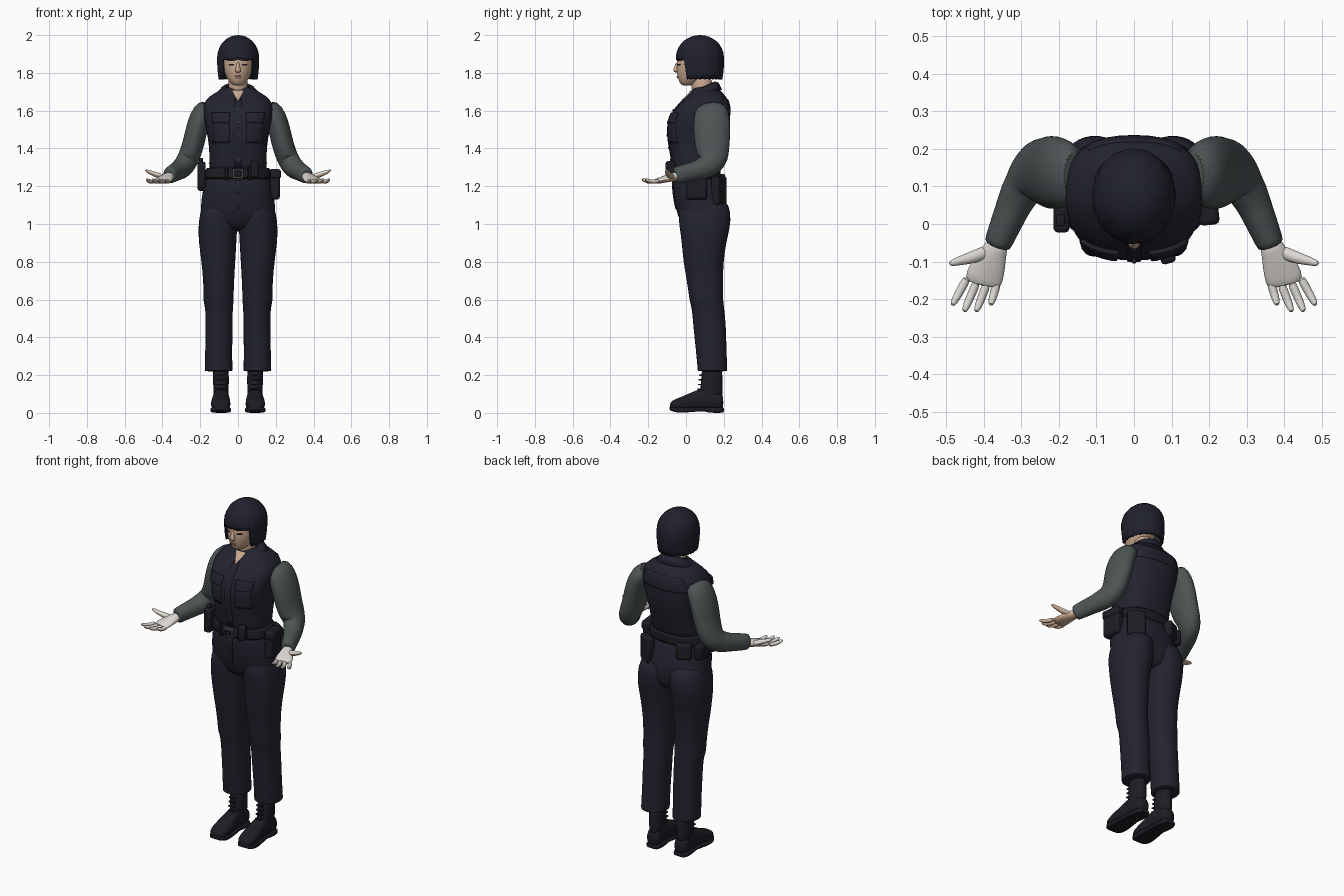
import bpy, bmesh
from math import sin, cos, pi, sqrt, radians
from mathutils import Vector, Matrix

cube = bpy.data.objects.get("Cube")
if cube:
    bpy.data.objects.remove(cube)

X, Y, Z = Vector((1, 0, 0)), Vector((0, 1, 0)), Vector((0, 0, 1))
parts = []


def material(name, *rgb):
    m = bpy.data.materials.new(name)
    m.use_nodes = True
    m.diffuse_color = (*rgb, 1)
    m.node_tree.nodes["Principled BSDF"].inputs["Base Color"].default_value = (*rgb, 1)
    return m


navy = material("navy cloth", 0.017, 0.017, 0.03)
hair_dark = material("dark hair", 0.014, 0.015, 0.026)
black = material("black leather", 0.012, 0.012, 0.018)
grey = material("grey sleeve", 0.075, 0.09, 0.09)
skin = material("skin", 0.6, 0.4, 0.28)
pale = material("pale palm", 0.72, 0.69, 0.65)
lip = material("lip", 0.4, 0.2, 0.15)
metal = material("dull metal", 0.06, 0.06, 0.07)


def finish(name, bm, mats, mirror=False, subsurf=0):
    bmesh.ops.recalc_face_normals(bm, faces=bm.faces)
    mesh = bpy.data.meshes.new(name)
    bm.to_mesh(mesh)
    bm.free()
    ob = bpy.data.objects.new(name, mesh)
    bpy.context.collection.objects.link(ob)
    for m in mats:
        mesh.materials.append(m)
    if mirror:
        ob.modifiers.new("Mirror", "MIRROR").use_mirror_merge = False
    if subsurf:
        mod = ob.modifiers.new("Smooth", "SUBSURF")
        mod.levels = mod.render_levels = subsurf
    parts.append(ob)
    return ob


def tube(name, pts, mat, up=Y, axis=None, n=24, power=2, mirror=False, rule=None):
    """Loft superellipse rings (x, y, z, half width, half depth) along a path."""
    bm = bmesh.new()
    centres = [Vector(p[:3]) for p in pts]
    rings = []
    for i, p in enumerate(pts):
        t = axis or (centres[min(i + 1, len(pts) - 1)] - centres[max(i - 1, 0)]).normalized()
        side = t.cross(up).normalized()
        normal = side.cross(t)
        ring = []
        for k in range(n):
            c, s = cos(2 * pi * k / n), sin(2 * pi * k / n)
            u = p[3] * (1 if c > 0 else -1) * abs(c) ** (2 / power)
            v = p[4] * (1 if s > 0 else -1) * abs(s) ** (2 / power)
            ring.append(bm.verts.new(centres[i] + side * u + normal * v))
        rings.append(ring)
    for a, b in zip(rings, rings[1:]):
        for k in range(n):
            bm.faces.new((a[k], a[k - 1], b[k - 1], b[k]))
    bm.faces.new(rings[0])
    bm.faces.new(rings[-1])
    ob = finish(name, bm, mat if isinstance(mat, list) else [mat], mirror, 1)
    if rule:
        for f in ob.data.polygons:
            f.material_index = rule(f.normal)
    return ob


def column(name, rings, mat, **kw):
    """Upright loft on the centre line from (z, y, half width, half depth)."""
    return tube(name, [(0, y, z, a, b) for z, y, a, b in rings], mat, axis=Z, **kw)


def box(name, loc, size, mat, turn=0, mirror=False):
    bm = bmesh.new()
    m = Matrix.Translation(loc) @ Matrix.Rotation(radians(turn), 4, "Z") @ Matrix.Diagonal((*size, 1))
    bmesh.ops.create_cube(bm, size=1, matrix=m)
    ob = finish(name, bm, [mat], mirror)
    bev = ob.modifiers.new("Bevel", "BEVEL")
    bev.width, bev.segments = min(size) * 0.25, 2
    return ob


def patch(name, target, top, bottom, z1, z0, mat, mirror=False, thick=0.012, back=False):
    """Thin plate laid on a target; top and bottom are x spans."""
    bm = bmesh.new()
    n = 8
    grid = []
    for i in range(n + 1):
        f = i / n
        l, r = (b + (t - b) * f for t, b in zip(top, bottom))
        grid.append([bm.verts.new((l + (r - l) * j / n, 0.5 if back else -0.5, z0 + (z1 - z0) * f))
                     for j in range(n + 1)])
    for a, b in zip(grid, grid[1:]):
        for j in range(n):
            bm.faces.new((a[j], a[j + 1], b[j + 1], b[j]))
    ob = finish(name, bm, [mat], mirror)
    wrap = ob.modifiers.new("Wrap", "SHRINKWRAP")
    wrap.target, wrap.wrap_method = target, "PROJECT"
    wrap.use_project_x = wrap.use_project_z = False
    wrap.use_project_y = True
    wrap.use_positive_direction, wrap.use_negative_direction = not back, back
    sol = ob.modifiers.new("Thickness", "SOLIDIFY")
    sol.thickness, sol.offset = thick, 0
    return ob


# Vest, belt and trousers
vest = column("vest", [(1.25, .05, .162, .12), (1.32, .055, .152, .127), (1.40, .06, .152, .147),
                       (1.50, .065, .168, .17), (1.58, .075, .187, .16), (1.64, .1, .186, .132),
                       (1.675, .108, .155, .105), (1.70, .108, .11, .08), (1.73, .1, .065, .06)],
              navy, power=2.6)
column("belt", [(1.236, .052, .176, .13), (1.238, .052, .179, .133), (1.296, .052, .172, .133),
                (1.298, .052, .168, .13)], black, power=2.3)
hips = column("hips", [(1.27, .05, .16, .12), (1.24, .053, .172, .125), (1.18, .065, .188, .137),
                       (1.08, .083, .202, .14), (1.0, .09, .195, .118), (.96, .1, .14, .08)],
              navy, power=2.3)
tube("trouser_legs", [(.088, .1, 1.14, .09, .115), (.1, .097, 1.06, .102, .143), (.108, .1, .98, .104, .134),
                      (.108, .095, .9, .1, .118), (.104, .092, .8, .09, .107), (.102, .1, .7, .082, .096),
                      (.103, .106, .61, .08, .09), (.103, .11, .585, .08, .089), (.1, .117, .55, .072, .086),
                      (.1, .126, .45, .073, .087), (.102, .132, .35, .071, .082),
                      (.103, .14, .235, .074, .079), (.103, .14, .222, .074, .079), (.103, .14, .22, .07, .075)],
     navy, axis=Z, power=2.2, mirror=True)

# Vest details
patch("chest_pockets", vest, (.045, .13), (.045, .13), 1.55, 1.43, navy, True, .01)
patch("pocket_flaps", vest, (.04, .137), (.048, .13), 1.585, 1.535, navy, True, .02)
patch("front_placket", vest, (-.018, .018), (-.018, .018), 1.66, 1.30, navy, thick=.01)
patch("neck_opening", vest, (-.032, .032), (-.003, .003), 1.705, 1.65, skin, thick=.01)
patch("back_yoke", vest, (-.12, .12), (-.15, .15), 1.66, 1.58, navy, thick=.008, back=True)
for i in range(5):
    z = 1.34 + i * .065
    patch(f"button_{i + 1}", vest, (-.005, .005), (-.005, .005), z + .005, z - .005, metal, thick=.018)
patch("trouser_fly", hips, (-.012, .012), (-.006, .006), 1.23, 1.08, navy, thick=.008)

# Collar with a gap and pointed tips at the front
bm = bmesh.new()
steps = 24
rows = []
for k in range(steps + 1):
    a = radians(-72 + 324 * k / steps)
    tip = .025 if k in (0, 1, steps - 1, steps) else 0
    rows.append([bm.verts.new((r * cos(a), .092 + q * sin(a), z + dz * sin(a) - d))
                 for r, q, z, dz, d in ((.064, .062, 1.727, .028, 0), (.088, .08, 1.718, .03, tip / 2),
                                        (.116, .098, 1.69, .022, tip))])
for a, b in zip(rows, rows[1:]):
    for j in range(2):
        bm.faces.new((a[j], b[j], b[j + 1], a[j + 1]))
collar = finish("collar", bm, [navy])
collar.modifiers.new("Thickness", "SOLIDIFY").thickness = .01

# Belt gear
box("buckle", (0, -.083, 1.267), (.06, .016, .055), metal)
box("buckle_plate", (0, -.091, 1.267), (.036, .01, .03), black)
box("belt_keepers", (.06, -.077, 1.267), (.016, .014, .068), black, 10, True)
box("small_front_pouch", (.088, -.083, 1.29), (.04, .045, .085), black, 15)
box("right_radio", (-.193, .015, 1.26), (.042, .075, .14), black)
box("right_radio_top", (-.195, .01, 1.335), (.022, .03, .03), black)
box("left_pouch", (.192, .055, 1.205), (.05, .11, .15), black, 6)
box("left_pouch_flap", (.195, .055, 1.265), (.056, .116, .05), black, 6)
box("rear_left_holster", (.13, .175, 1.175), (.1, .045, .15), black, -30)
box("rear_right_pouch", (-.11, .175, 1.22), (.085, .045, .09), black, 25)
box("side_right_pouch", (-.185, .115, 1.22), (.05, .085, .09), black, -8)

# Sleeves with folds at the elbow
tube("sleeves", [(.15, .13, 1.625, .07, .045), (.185, .135, 1.595, .092, .06), (.212, .137, 1.53, .099, .058),
                 (.228, .138, 1.46, .097, .058), (.243, .14, 1.40, .089, .058), (.262, .143, 1.35, .083, .058),
                 (.28, .13, 1.318, .07, .057), (.292, .105, 1.302, .06, .053), (.305, .08, 1.292, .057, .053),
                 (.318, .055, 1.283, .051, .047), (.333, .02, 1.275, .05, .044),
                 (.362, -.05, 1.258, .045, .037), (.365, -.058, 1.256, .044, .036)],
     grey, up=X, mirror=True)


# Hands, palms turned up
def palm_up(normal):
    return 0 if normal.z > -.1 else 1


hand = dict(mat=[pale, skin], up=Z, mirror=True, rule=palm_up)
tube("palms", [(.36, -.04, 1.255, .03, .025), (.37, -.07, 1.248, .032, .023), (.385, -.105, 1.24, .046, .02),
               (.4, -.145, 1.228, .052, .016), (.404, -.165, 1.226, .046, .012)], n=16, **hand)
for name, x0, y0, x1, y1 in (("index_fingers", .442, -.14, .485, -.218), ("middle_fingers", .417, -.15, .453, -.235),
                             ("ring_fingers", .39, -.155, .421, -.235), ("little_fingers", .363, -.15, .382, -.217)):
    tube(name, [(x0 + (x1 - x0) * f, y0 + (y1 - y0) * f, z, r, r)
                for f, z, r in ((0, 1.228, .013), (.45, 1.222, .012), (.8, 1.23, .011), (1, 1.238, .006))],
         n=10, **hand)
tube("thumbs", [(.385, -.07, 1.244, .02, .016), (.425, -.088, 1.258, .018, .016),
                (.465, -.098, 1.273, .013, .012), (.494, -.107, 1.286, .007, .006)], n=10, **hand)

# Boots and soles
tube("boot_shafts", [(.09, .132, .06, .04, .062), (.09, .134, .12, .041, .06), (.09, .137, .18, .042, .056),
                     (.092, .138, .25, .044, .056)], black, axis=Z, mirror=True)
tube("boot_feet", [(.09, .198, .055, .025, .032), (.09, .185, .062, .043, .05), (.09, .1, .075, .042, .064),
                   (.09, .04, .064, .047, .05), (.092, -.03, .046, .054, .036), (.092, -.07, .04, .046, .028),
                   (.092, -.086, .036, .024, .016)], black, up=Z, axis=-Y, power=2.4, mirror=True)
tube("boot_soles", [(.09, .203, .015, .028, .013), (.09, .185, .014, .046, .014), (.09, .115, .014, .044, .014),
                    (.09, .1, .02, .043, .009), (.09, .04, .017, .05, .012), (.092, -.03, .014, .057, .014),
                    (.092, -.07, .019, .05, .013), (.092, -.089, .025, .026, .01)],
     black, up=Z, axis=-Y, power=5, mirror=True)
for i in range(4):
    box(f"boot_laces_{i + 1}", (.09, .07 + .003 * i, .125 + .025 * i), (.04, .02, .007), black, 0, True)

# Head, neck and face
column("neck", [(1.65, .105, .056, .056), (1.70, .093, .053, .062), (1.74, .082, .05, .056),
                (1.80, .075, .052, .055)], skin)
head = column("head", [(1.732, .005, .02, .024), (1.745, .012, .042, .046), (1.78, .032, .065, .078),
                       (1.82, .046, .078, .098), (1.855, .055, .083, .105), (1.89, .062, .084, .109),
                       (1.94, .07, .068, .093), (1.965, .07, .035, .05)], skin)
column("nose", [(1.800, -.045, .008, .007), (1.806, -.051, .017, .014), (1.815, -.053, .015, .017),
                (1.84, -.047, .009, .012), (1.86, -.042, .007, .008)], skin, n=12)
patch("eyes", head, (.022, .048), (.025, .045), 1.847, 1.839, black, True, .006)
patch("eyebrows", head, (.018, .052), (.016, .055), 1.868, 1.862, hair_dark, True, .006)
patch("lips", head, (-.015, .015), (-.012, .012), 1.785, 1.772, lip, thick=.009)

# Bobbed hair: a shell cut higher over the face to form the fringe
bm = bmesh.new()
cols, levels = 60, 12
grid = []
for k in range(cols):
    a = 2 * pi * k / cols
    low = (1.868 if sin(a) < -.62 else 1.765) + .004 * (k % 2)
    line = []
    for i in range(levels):
        z = low + (2 - low) * sin(pi / 2 * i / levels)
        h = (z - 1.88) / .12
        r = sqrt(1 - h * h) if h > 0 else 1.02 - .1 * h * h - .02 * (1 + h)
        r *= 1 + .008 * cos(15 * a)
        line.append(bm.verts.new((.111 * r * cos(a), .074 + .127 * r * sin(a), z)))
    grid.append(line)
crown = bm.verts.new((0, .074, 2))
for k in range(cols):
    a, b = grid[k - 1], grid[k]
    for i in range(levels - 1):
        bm.faces.new((a[i], b[i], b[i + 1], a[i + 1]))
    bm.faces.new((a[-1], b[-1], crown))
hair = finish("hair", bm, [hair_dark])
shell = hair.modifiers.new("Thickness", "SOLIDIFY")
shell.thickness, shell.offset = .014, -1

# Smooth shading with sharp edges kept
bpy.ops.object.select_all(action="DESELECT")
for ob in parts:
    ob.select_set(True)
bpy.context.view_layer.objects.active = parts[0]
bpy.ops.object.shade_smooth_by_angle(angle=radians(45))
